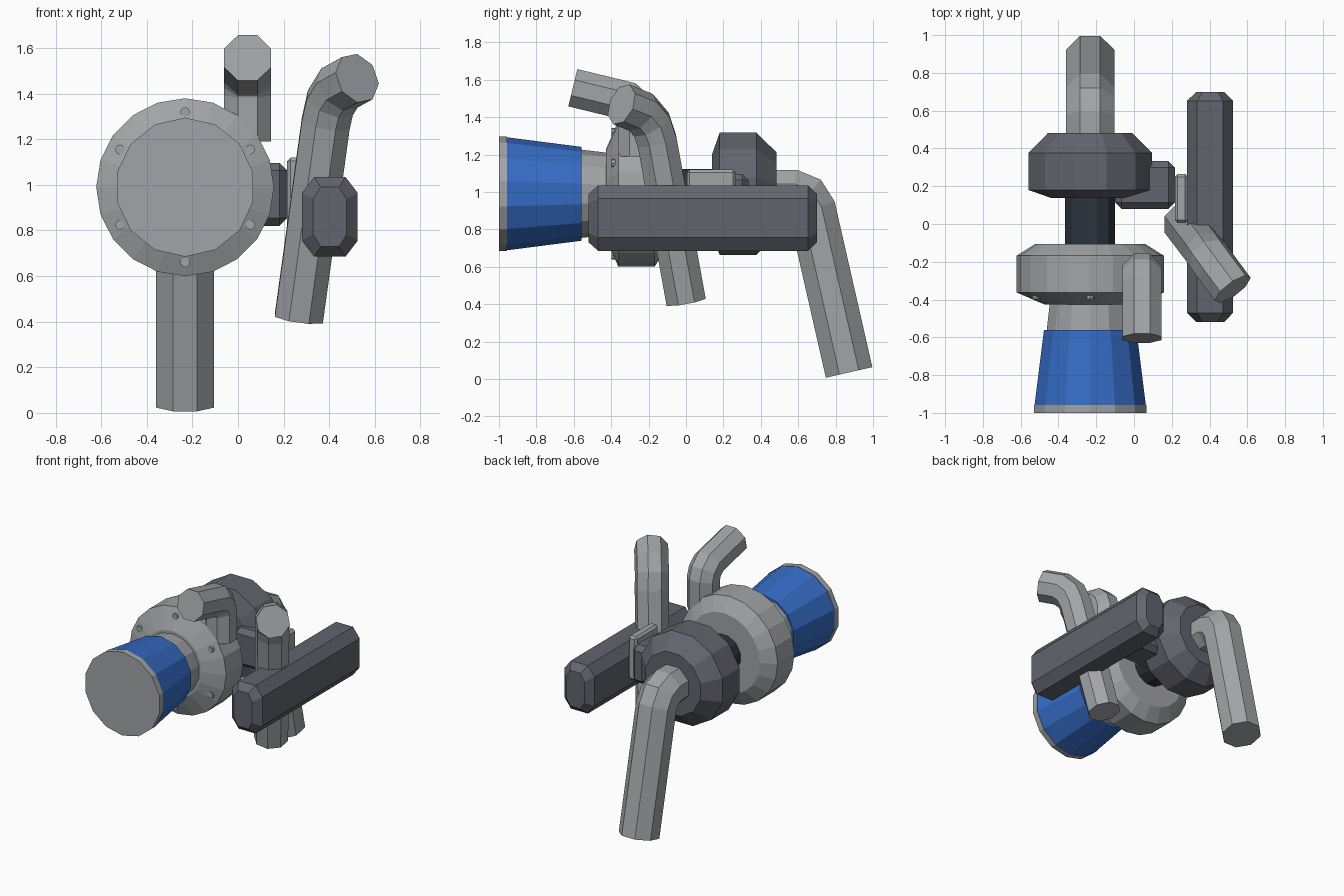
import bpy, bmesh, math
from mathutils import Vector, Matrix

if "Cube" in bpy.data.objects:
    bpy.data.objects.remove(bpy.data.objects["Cube"])

def material(name, rgb):
    m = bpy.data.materials.new(name)
    m.diffuse_color = (*rgb, 1)
    m.use_nodes = True
    m.node_tree.nodes["Principled BSDF"].inputs["Base Color"].default_value = m.diffuse_color
    return m

STEEL = material("light_steel", (0.36, 0.37, 0.385))
IRON = material("dark_iron", (0.125, 0.128, 0.155))
BLUE = material("blue_hose", (0.035, 0.15, 0.56))
SHAFT = material("blue_black", (0.024, 0.034, 0.047))
CX, CZ = -0.232, 0.99   # main rotor axis, running along y

def finish(name, bm, mat):
    bmesh.ops.recalc_face_normals(bm, faces=bm.faces)
    me = bpy.data.meshes.new(name)
    bm.to_mesh(me)
    bm.free()
    me.materials.append(mat)
    ob = bpy.data.objects.new(name, me)
    bpy.context.collection.objects.link(ob)
    return ob

def loft(name, rings, mat):
    """Skin a list of equal point rings and cap both ends."""
    bm = bmesh.new()
    vs = [[bm.verts.new(p) for p in r] for r in rings]
    n = len(vs[0])
    for a, b in zip(vs, vs[1:]):
        for i in range(n):
            j = (i + 1) % n
            bm.faces.new((a[i], a[j], b[j], b[i]))
    bm.faces.new(vs[0])
    bm.faces.new(vs[-1])
    return finish(name, bm, mat)

def lathe(name, profile, sides, mat, offset=0.0, cx=CX, cz=CZ):
    """Turn a (y, radius) profile around an axis parallel to y."""
    ang = [math.radians(offset) + math.tau * i / sides for i in range(sides)]
    return loft(name, [[(cx + r * math.sin(a), y, cz + r * math.cos(a)) for a in ang]
                       for y, r in profile], mat)

def pipe(name, path, r, mat, sides=8):
    """Constant-section pipe with mitred bends."""
    pts = [Vector(p) for p in path]
    dirs = [(b - a).normalized() for a, b in zip(pts, pts[1:])]
    u = Vector((1, 0, 0))
    u = (u - dirs[0] * u.dot(dirs[0])).normalized()
    w = dirs[0].cross(u)
    ring = []
    for i in range(sides):
        a = math.tau * (i + 0.5) / sides
        ring.append(pts[0] + r * (math.cos(a) * u + math.sin(a) * w))
    rings = [ring]
    for i, d in enumerate(dirs):
        n = d + dirs[i + 1] if i + 1 < len(dirs) else d
        ring = [p + d * ((pts[i + 1] - p).dot(n) / d.dot(n)) for p in ring]
        rings.append(ring)
    return loft(name, rings, mat)

def box(name, lo, hi, bevel, mat):
    bm = bmesh.new()
    lo, hi = Vector(lo), Vector(hi)
    bmesh.ops.create_cube(bm, size=1, matrix=Matrix.Translation((lo + hi) / 2)
                          @ Matrix.Diagonal((*(hi - lo), 1)))
    bmesh.ops.bevel(bm, geom=bm.edges[:], offset=bevel, segments=1, affect='EDGES')
    return finish(name, bm, mat)

# Intake: end rim, hose cone and neck
lathe("intake_rim", [(-1.0, 0.305), (-0.957, 0.305)], 14, STEEL)
lathe("intake_hose", [(-0.957, 0.302), (-0.56, 0.251)], 14, BLUE)
lathe("intake_neck", [(-0.57, 0.237), (-0.40, 0.217)], 14, STEEL)

# Compressor housing with bolts on its front slope
lathe("compressor_housing", [(-0.427, 0.24), (-0.362, 0.39), (-0.168, 0.39), (-0.105, 0.29)],
      20, STEEL)
for k in range(6):
    a = math.tau * k / 6
    lathe(f"housing_bolt_{k + 1}", [(-0.398, 0.022), (-0.36, 0.022)], 8, STEEL,
          cx=CX + 0.33 * math.sin(a), cz=CZ + 0.33 * math.cos(a))

# Shaft section and turbine housing
lathe("bearing_core", [(-0.15, 0.137), (0.18, 0.137)], 12, SHAFT, 15)
lathe("turbine_housing", [(0.138, 0.215), (0.18, 0.338), (0.377, 0.338), (0.483, 0.23)],
      12, IRON, 15)

# Pipes
pipe("exhaust_pipe", [(CX, 0.40, 0.99), (CX, 0.57, 0.99), (CX, 0.635, 0.963),
                      (CX, 0.675, 0.90), (CX, 0.872, 0.035)], 0.138, STEEL)
pipe("compressor_outlet", [(0.042, -0.26, 1.19), (0.042, -0.26, 1.40), (0.042, -0.277, 1.448),
                           (0.042, -0.32, 1.488), (0.042, -0.605, 1.557)], 0.111, STEEL)
pipe("side_pipe", [(0.267, 0.0, 0.415), (0.385, -0.155, 1.27), (0.405, -0.185, 1.36),
                   (0.445, -0.24, 1.425), (0.523, -0.345, 1.468)], 0.115, STEEL)

# Long actuator body: chamfered prism with tapered ends
def octagon(y, hx, hz, cx, cz):
    q = [(0.56, 1), (1, 0.6), (1, -0.6), (0.56, -1)]
    q += [(-a, -b) for a, b in q]
    return [(0.403 + a * hx, y, 0.86 + b * hz) for a, b in q]

loft("actuator_body", [octagon(y, hx, hz, 0, 0) for y, hx, hz in
     [(-0.52, 0.073, 0.13), (-0.47, 0.122, 0.175), (0.652, 0.122, 0.175), (0.70, 0.073, 0.13)]],
     IRON)

# Mount block and bracket plate joining the actuator to the turbine
box("mount_block", (-0.10, 0.08, 0.82), (0.216, 0.333, 1.097), 0.034, IRON)
box("bracket_plate", (0.216, 0.005, 0.80), (0.285, 0.265, 1.12), 0.015, STEEL)
